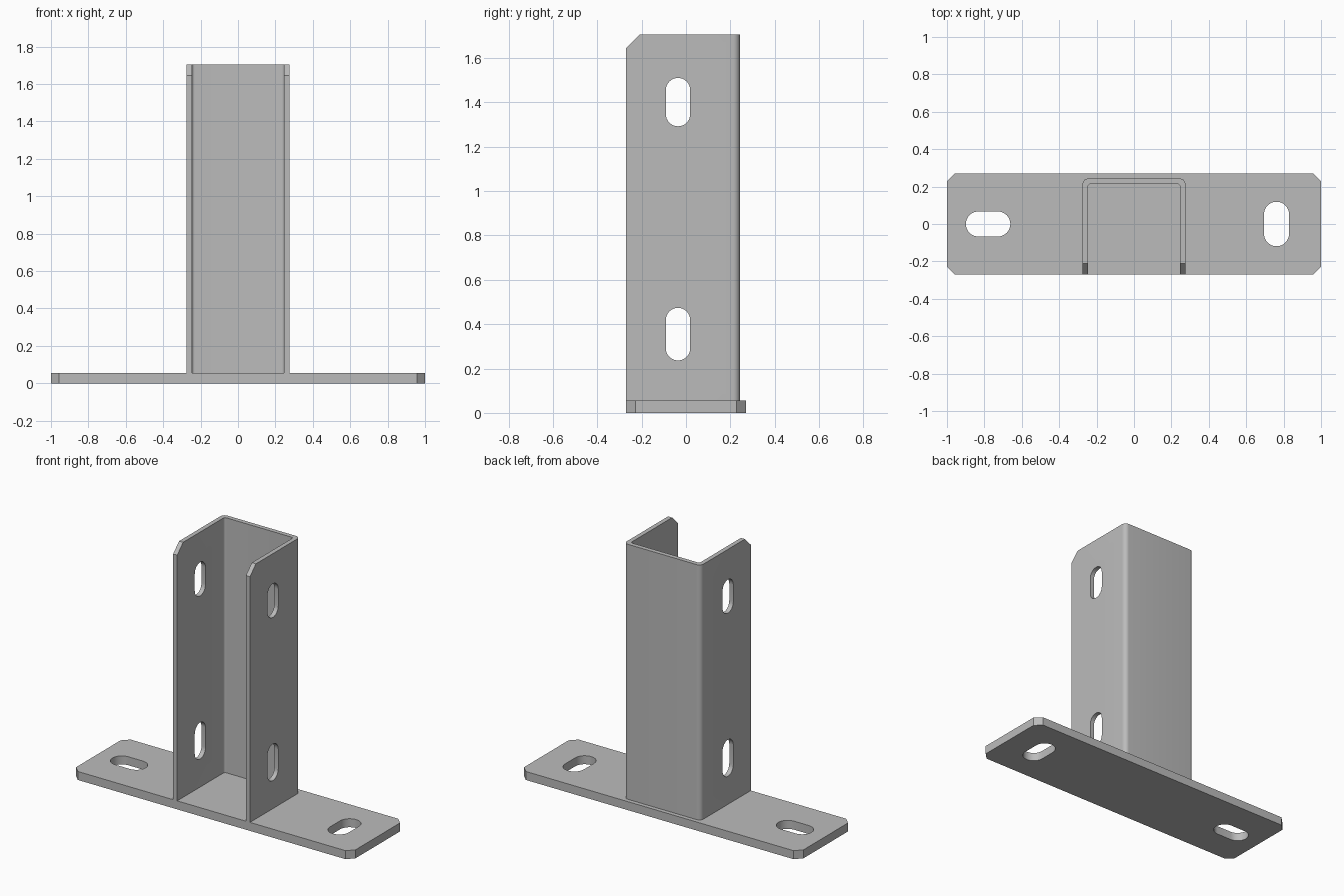
import bpy
import bmesh
from math import cos, sin, pi, radians
from mathutils import Matrix, Vector

cube = bpy.data.objects.get("Cube")
if cube:
    bpy.data.objects.remove(cube, do_unlink=True)

# Single bare steel finish
steel = bpy.data.materials.new("grey steel")
steel.use_nodes = True
colour = (0.5, 0.5, 0.5, 1)
steel.diffuse_color = colour
steel.node_tree.nodes["Principled BSDF"].inputs["Base Color"].default_value = colour


def prism(name, outline, depth, matrix=None):
    """Extrude a closed 2D outline upwards, then place it with a matrix."""
    bm = bmesh.new()
    face = bm.faces.new([bm.verts.new((x, y, 0)) for x, y in outline])
    top = bmesh.ops.extrude_face_region(bm, geom=[face])
    verts = [v for v in top["geom"] if isinstance(v, bmesh.types.BMVert)]
    bmesh.ops.translate(bm, verts=verts, vec=(0, 0, depth))
    bmesh.ops.transform(bm, matrix=matrix or Matrix(), verts=bm.verts)
    bmesh.ops.recalc_face_normals(bm, faces=bm.faces)
    mesh = bpy.data.meshes.new(name)
    bm.to_mesh(mesh)
    bm.free()
    mesh.materials.append(steel)
    obj = bpy.data.objects.new(name, mesh)
    bpy.context.collection.objects.link(obj)
    return obj


def arc(cx, cy, r, start, end, steps):
    angles = [radians(start + (end - start) * i / steps) for i in range(steps + 1)]
    return [(cx + r * cos(a), cy + r * sin(a)) for a in angles]


def slot(length, width):
    """Outline of a slot with round ends, long along its first axis."""
    r, h = width / 2, (length - width) / 2
    return arc(h, 0, r, -90, 90, 16) + arc(-h, 0, r, 90, 270, 16)


def cut(obj, cutter):
    """Subtract a cutter, apply the result and remove the cutter."""
    cutter.hide_render = True
    mod = obj.modifiers.new("cut", 'BOOLEAN')
    mod.operation = 'DIFFERENCE'
    mod.solver = 'EXACT'
    mod.object = cutter
    bpy.ops.object.select_all(action='DESELECT')
    bpy.context.view_layer.objects.active = obj
    obj.select_set(True)
    bpy.ops.object.modifier_apply(modifier=mod.name)
    bpy.data.objects.remove(cutter, do_unlink=True)


# Base plate with chamfered corners
L, W, T, C = 1.0, 0.27, 0.055, 0.042
plate = prism("base_plate", [
    (-L + C, -W), (L - C, -W), (L, -W + C), (L, W - C),
    (L - C, W), (-L + C, W), (-L, W - C), (-L, -W + C)], T)

# Anchor slots: one lengthwise, one crosswise
for x, turn in ((-0.78, 0), (0.762, pi / 2)):
    place = Matrix.Translation((x, 0, -0.1)) @ Matrix.Rotation(turn, 4, 'Z')
    cut(plate, prism("slot_cutter", slot(0.238, 0.134), 0.3, place))

# Upright U channel with bent back corners, open at the front
X, back, top, wall, R, r = 0.275, 0.243, 1.705, 0.029, 0.03, 0.015
xi, bi = X - wall, back - wall
outline = ([(X, -W)] + arc(X - R, back - R, R, 0, 90, 8)
           + arc(R - X, back - R, R, 90, 180, 8) + [(-X, -W), (-xi, -W)]
           + arc(r - xi, bi - r, r, 180, 90, 6)
           + arc(xi - r, bi - r, r, 90, 0, 6) + [(xi, -W)])
channel = prism("upright_channel", outline, top - T, Matrix.Translation((0, 0, T)))

# Side cutters run along x; their outline axes are z and y
across = Matrix(((0, 0, 1, -0.5), (0, 1, 0, 0), (1, 0, 0, 0), (0, 0, 0, 1)))

# Chamfered top front corners of both flanges
c = 0.06
cut(channel, prism("chamfer_cutter", [
    (top - c - 0.1, -W - 0.1), (top + 0.1, -W + c + 0.1), (top + 0.1, -W - 0.1)], 1, across))

# Bolt slots through both flanges
for z, length in ((0.355, 0.237), (1.401, 0.218)):
    place = Matrix.Translation(Vector((0, -0.036, z))) @ across
    cut(channel, prism("slot_cutter", slot(length, 0.11), 1, place))

# Smooth bends and slot ends, keep edges sharp
for obj in (plate, channel):
    bpy.ops.object.select_all(action='DESELECT')
    bpy.context.view_layer.objects.active = obj
    obj.select_set(True)
    bpy.ops.object.shade_smooth_by_angle(angle=radians(30))
